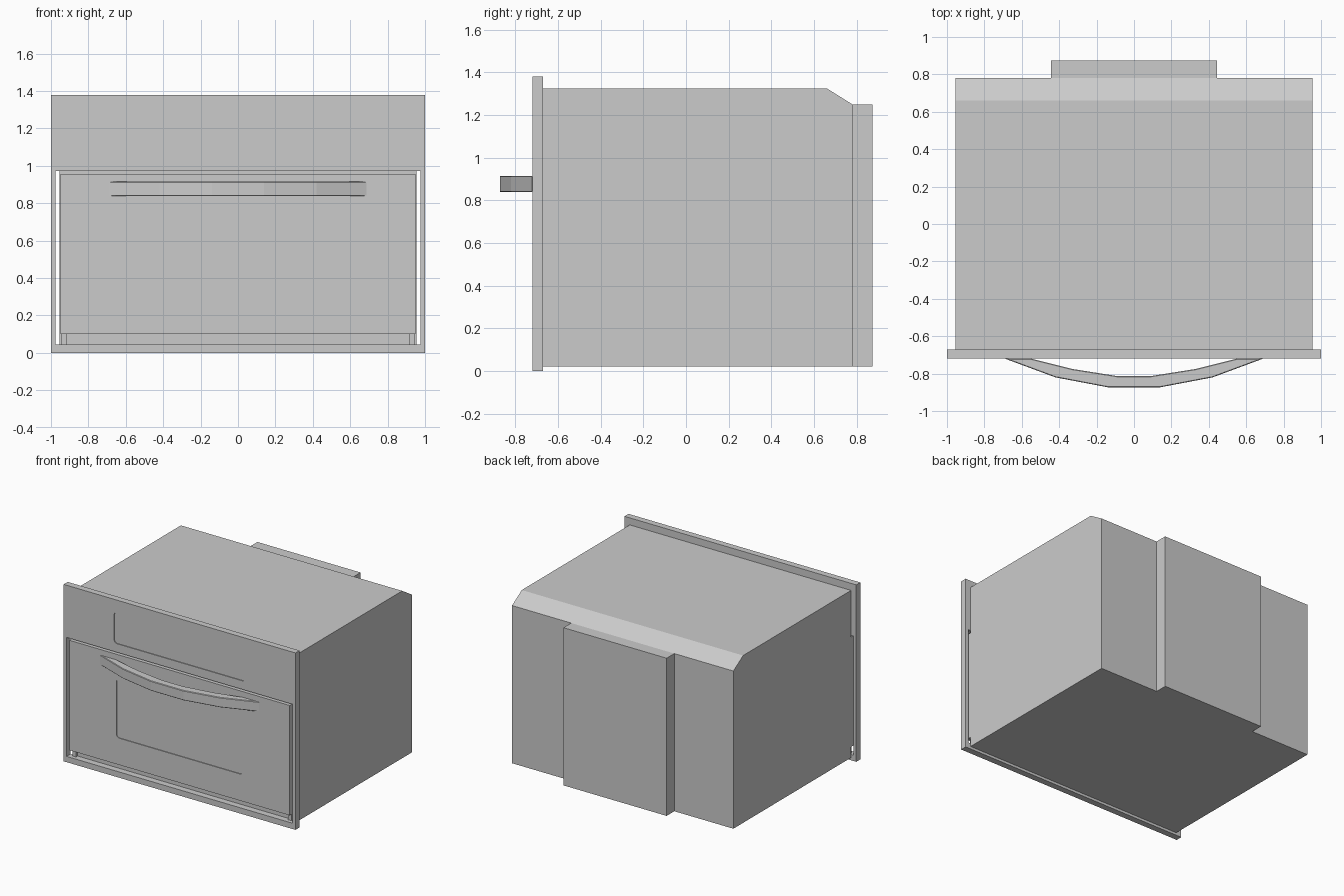
import bpy, math
from mathutils import Vector

if "Cube" in bpy.data.objects:
    bpy.data.objects.remove(bpy.data.objects["Cube"])


def prism(name, pts, axis, lo, hi):
    """Extrude a 2D profile along an axis: x -> (y,z), y -> (x,z), z -> (x,y)."""
    def place(p, d):
        i = "xyz".index(axis)
        v = list(p)
        v.insert(i, d)
        return Vector(v)
    n = len(pts)
    verts = [place(p, lo) for p in pts] + [place(p, hi) for p in pts]
    faces = [tuple(range(n)), tuple(range(2 * n - 1, n - 1, -1))]
    faces += [(i, i + n, (i + 1) % n + n, (i + 1) % n) for i in range(n)]
    mesh = bpy.data.meshes.new(name)
    mesh.from_pydata(verts, [], faces)
    # keep normals pointing outwards
    area = sum(pts[i][0] * pts[(i + 1) % n][1] - pts[(i + 1) % n][0] * pts[i][1] for i in range(n))
    if (area < 0) != (axis == "y"):
        mesh.flip_normals()
    mesh.flip_normals()
    mesh.update()
    # profile direction test: flip again if the signed volume is negative
    mesh.calc_loop_triangles()
    vol = sum(verts[t.vertices[0]].dot(verts[t.vertices[1]].cross(verts[t.vertices[2]]))
              for t in mesh.loop_triangles)
    if vol < 0:
        mesh.flip_normals()
    ob = bpy.data.objects.new(name, mesh)
    bpy.context.collection.objects.link(ob)
    return ob


def box(name, x0, x1, y0, y1, z0, z1):
    return prism(name, [(x0, z0), (x1, z0), (x1, z1), (x0, z1)], "y", y0, y1)


def rounded_rect(hx, z0, z1, r, steps=4):
    pts = []
    corners = [(hx - r, z1 - r), (-hx + r, z1 - r), (-hx + r, z0 + r), (hx - r, z0 + r)]
    for k, (cx, cz) in enumerate(corners):
        for s in range(steps + 1):
            a = math.pi / 2 * (k + s / steps)
            pts.append((cx + r * math.cos(a), cz + r * math.sin(a)))
    return pts


def apply_modifiers(ob):
    bpy.context.view_layer.objects.active = ob
    for m in list(ob.modifiers):
        bpy.ops.object.modifier_apply(modifier=m.name)


def cut(ob, cutter):
    m = ob.modifiers.new("cut", "BOOLEAN")
    m.operation, m.object, m.solver = "DIFFERENCE", cutter, "EXACT"
    apply_modifiers(ob)
    bpy.data.objects.remove(cutter)


FRONT, BACK = -0.72, -0.67

# Oven casing with sloped rear top edge
prism("casing", [(BACK, 0.02), (0.78, 0.02), (0.78, 1.25), (0.66, 1.325), (BACK, 1.325)],
      "x", -0.955, 0.955)

# Rear duct cover
box("rear_cover", -0.445, 0.445, 0.78, 0.875, 0.02, 1.25)

# Front frame with door opening and recessed control display
frame = box("front_frame", -1, 1, FRONT, BACK, 0, 1.38)
cut(frame, box("opening_cutter", -0.975, 0.975, FRONT - 0.1, BACK + 0.1, 0.045, 0.973))
cut(frame, prism("display_cutter", rounded_rect(0.565, 1.04, 1.283, 0.025), "y",
                 FRONT - 0.1, FRONT + 0.006))

# Door with recessed window
door = box("door", -0.95, 0.95, FRONT, BACK - 0.004, 0.10, 0.957)
cut(door, prism("window_cutter", rounded_rect(0.545, 0.308, 0.767, 0.025), "y",
                FRONT - 0.1, FRONT + 0.006))

# Door hinges
for side, label in ((-1, "left"), (1, "right")):
    c = side * 0.93
    box("hinge_" + label, c - 0.015, c + 0.015, -0.69, BACK, 0.045, 0.10)

# Bowed handle bar
outer = [(0.14, -0.873), (0.42, -0.82), (0.69, FRONT)]
inner = [(0.55, FRONT), (0.33, -0.775), (0.09, -0.813)]
half = outer + inner
handle = prism("handle", half + [(-x, y) for x, y in reversed(half)], "z", 0.838, 0.915)
bev = handle.modifiers.new("bevel", "BEVEL")
bev.width, bev.segments, bev.limit_method = 0.004, 1, "ANGLE"
bev.angle_limit = math.radians(60)
apply_modifiers(handle)
